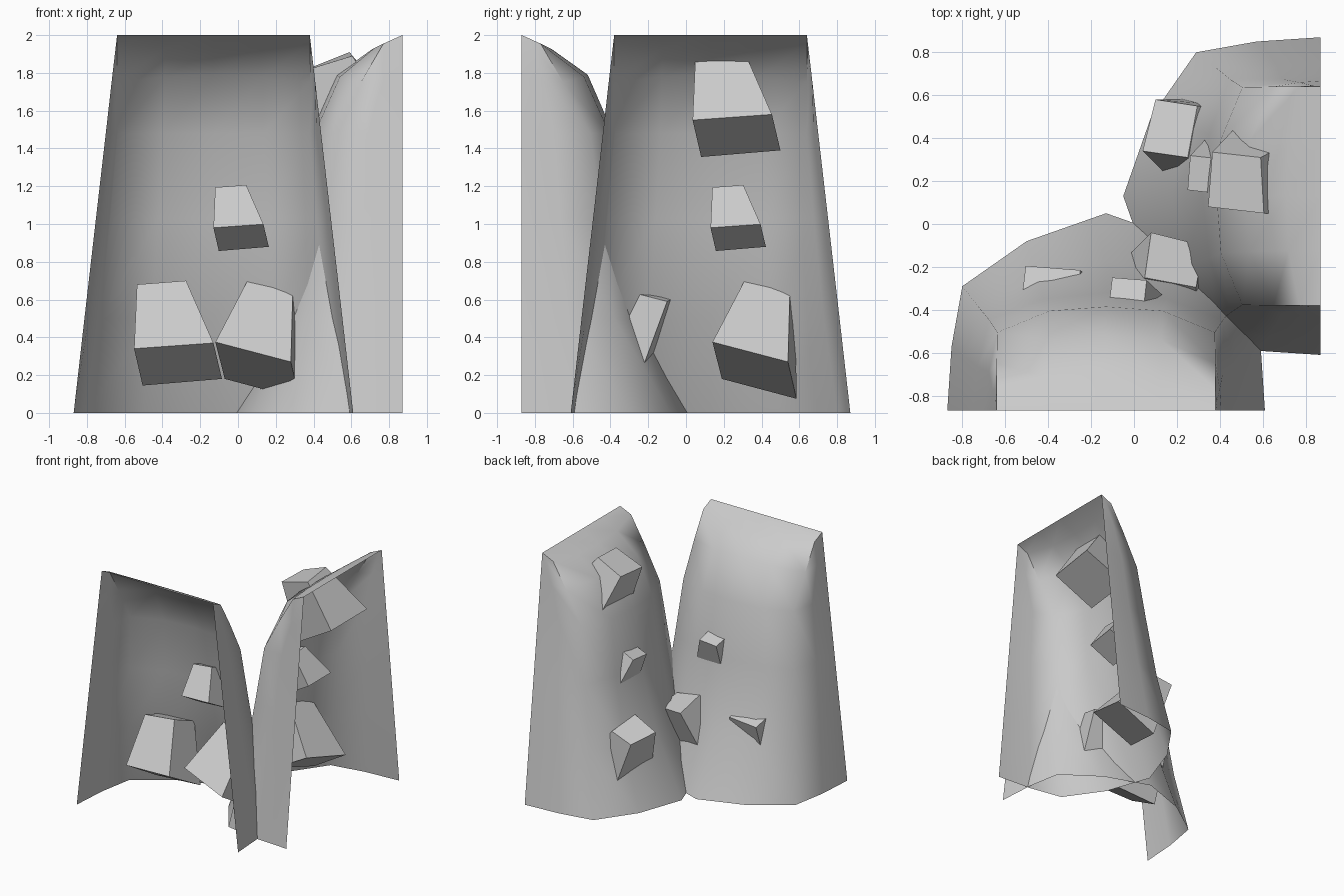
import bpy
from math import radians

if "Cube" in bpy.data.objects:
    bpy.data.objects.remove(bpy.data.objects["Cube"])

CX = -0.13          # centre line of a cave wall in its own frame
# Right wall is the front wall turned a quarter and shifted
TURN = (radians(90), (0, 0.26, 0))
STAY = (0, (0, 0, 0))


def make(name, verts, faces, place):
    me = bpy.data.meshes.new(name)
    me.from_pydata(verts, [], faces)
    me.update()
    ob = bpy.data.objects.new(name, me)
    bpy.context.collection.objects.link(ob)
    ob.rotation_euler.z, ob.location = place
    return ob


# Wall rows from floor to hood lip: (half width, y, z) from front edge to centre
ROWS = [
    [(.74, -.87, 0), (.72, -.57, 0), (.67, -.29, 0), (.37, -.08, 0), (0, .05, 0)],
    [(.683, -.87, .5), (.66, -.62, .5), (.6, -.38, .5), (.325, -.245, .5), (0, -.175, .5)],
    [(.622, -.87, 1.03), (.6, -.665, 1.03), (.545, -.447, 1.03), (.29, -.35, 1.03), (0, -.32, 1.03)],
    [(.57, -.87, 1.48), (.545, -.69, 1.48), (.507, -.505, 1.48), (.265, -.405, 1.48), (0, -.385, 1.48)],
    [(.537, -.87, 1.77), (.53, -.77, 1.77), (.51, -.65, 1.75), (.258, -.54, 1.78), (0, -.52, 1.79)],
    [(.516, -.87, 1.95), (.515, -.83, 1.955), (.51, -.77, 1.955), (.255, -.72, 1.93), (0, -.71, 1.925)],
    [(.51, -.87, 2), (.51, -.87, 2), (.51, -.87, 2), (.255, -.87, 2), (0, -.87, 2)],
]


def wall(name, place):
    verts, faces = [], []
    for row in ROWS:
        verts += [(CX - h, y, z) for h, y, z in row]
        verts += [(CX + h, y, z) for h, y, z in reversed(row[:-1])]
    for r in range(len(ROWS) - 1):
        for c in range(8):
            a = r * 9 + c
            faces.append((a, a + 1, a + 10, a + 9))
    ob = make(name, verts, faces, place)
    bpy.ops.object.select_all(action='DESELECT')
    ob.select_set(True)
    bpy.context.view_layer.objects.active = ob
    # weld the collapsed hood corners
    bpy.ops.object.mode_set(mode='EDIT')
    bpy.ops.mesh.select_all(action='SELECT')
    bpy.ops.mesh.remove_doubles(threshold=0.0005)
    bpy.ops.mesh.normals_make_consistent(inside=False)
    bpy.ops.object.mode_set(mode='OBJECT')
    bpy.ops.object.shade_smooth_by_angle(angle=radians(60))


# Rock corners: front low L, R; front top R, L; back low L, R; back top R, L
BLOCK = [(0, 0, 0), (.42, -.035, .03), (.275, .24, .36), (.015, .225, .34),
         (.045, .33, -.195), (.465, .31, -.16), (.30, .465, .27), (.045, .485, .26)]
TILTED = [(0, 0, 0), (.40, -.08, -.105), (.41, .235, .265), (.17, .28, .325),
          (.05, .34, -.195), (.445, .24, -.30), (.44, .43, .215), (.20, .49, .245)]
BOX = [(0, 1, 2, 3), (5, 4, 7, 6), (4, 0, 3, 7), (1, 5, 6, 2), (3, 2, 6, 7), (4, 5, 1, 0)]


def rock(name, shape, at, scale, place):
    verts = [tuple(o + scale * c for o, c in zip(at, p)) for p in shape]
    make(name, verts, BOX, place)


# Walls with the rocks they share, then the one rock special to each
for side, place in (("front", STAY), ("right", TURN)):
    wall(side + "_cave_wall", place)
    rock(side + "_middle_rock", BLOCK, (-.13, -.555, .98), .63, place)
    rock(side + "_corner_rock", TILTED, (-.12, -.53, .375), 1, place)
rock("front_low_rock", BLOCK, (-.55, -.68, .34), 1, STAY)
rock("right_top_rock", BLOCK, (-.225, -.83, 1.55), 1, TURN)
